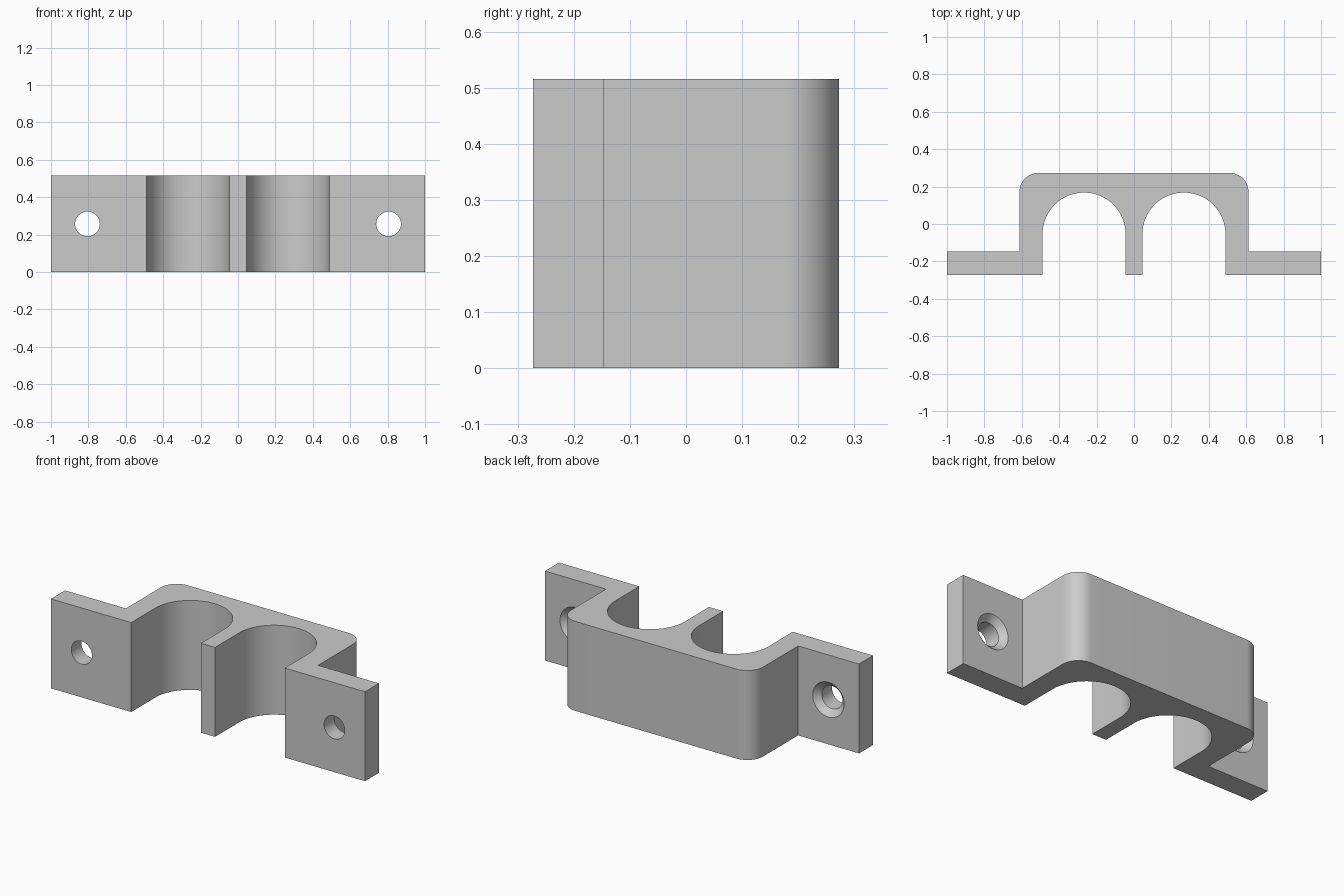
import bpy, bmesh
from math import sin, cos, pi, radians

cube = bpy.data.objects.get("Cube")
if cube:
    bpy.data.objects.remove(cube, do_unlink=True)

HEIGHT = 0.515
FRONT, BACK = -0.273, 0.273
FLANGE_BACK = -0.146
BODY_X, CORNER = 0.612, 0.1
CHANNEL_X, CHANNEL_R, CHANNEL_Y = 0.267, 0.222, -0.054
HOLE_X, HOLE_R, SINK_R = 0.805, 0.066, 0.1

grey = bpy.data.materials.new("light grey")
grey.use_nodes = True
colour = (0.6, 0.6, 0.6, 1)
grey.diffuse_color = colour
grey.node_tree.nodes["Principled BSDF"].inputs["Base Color"].default_value = colour


def arc(cx, cy, r, start, end, steps):
    angles = [radians(start + (end - start) * i / steps) for i in range(steps + 1)]
    return [(cx + r * cos(a), cy + r * sin(a)) for a in angles]


def make_object(name, bm):
    bmesh.ops.recalc_face_normals(bm, faces=bm.faces)
    mesh = bpy.data.meshes.new(name)
    bm.to_mesh(mesh)
    bm.free()
    mesh.materials.append(grey)
    obj = bpy.data.objects.new(name, mesh)
    bpy.context.collection.objects.link(obj)
    return obj


# Clamp outline: right half from the middle rib round to the back, then mirrored
half = [(CHANNEL_X - CHANNEL_R, FRONT)]
half += arc(CHANNEL_X, CHANNEL_Y, CHANNEL_R, 180, 0, 40)
half += [(CHANNEL_X + CHANNEL_R, FRONT), (1, FRONT), (1, FLANGE_BACK), (BODY_X, FLANGE_BACK)]
half += arc(BODY_X - CORNER, BACK - CORNER, CORNER, 0, 90, 16)
outline = half + [(-x, y) for x, y in reversed(half)]

bm = bmesh.new()
base = bm.faces.new([bm.verts.new((x, y, 0)) for x, y in outline])
top = bmesh.ops.extrude_face_region(bm, geom=[base], use_keep_orig=True)["geom"]
bmesh.ops.translate(bm, vec=(0, 0, HEIGHT), verts=[v for v in top if isinstance(v, bmesh.types.BMVert)])
clamp = make_object("double_pipe_clamp", bm)

# Screw hole cutters: straight bore opening into a countersink at the back
depth = SINK_R - HOLE_R
bore = [(FRONT - 0.05, HOLE_R), (FLANGE_BACK - depth, HOLE_R),
        (FLANGE_BACK, SINK_R), (FLANGE_BACK + 0.05, SINK_R)]
cutters = []
for side in (-1, 1):
    bm = bmesh.new()
    rings = []
    for y, r in bore:
        circle = arc(side * HOLE_X, HEIGHT / 2, r, 0, 360, 48)[:-1]
        rings.append([bm.verts.new((x, y, z)) for x, z in circle])
    for a, b in zip(rings, rings[1:]):
        for i in range(len(a)):
            j = (i + 1) % len(a)
            bm.faces.new((a[i], a[j], b[j], b[i]))
    bm.faces.new(rings[0])
    bm.faces.new(rings[-1])
    cutter = make_object("screw_hole_cutter", bm)
    cutter.hide_render = True
    cutters.append(cutter)
    cut = clamp.modifiers.new("screw hole", 'BOOLEAN')
    cut.operation = 'DIFFERENCE'
    cut.solver = 'EXACT'
    cut.object = cutter

# Bake the holes in, then smooth the curved walls
bpy.context.view_layer.update()
evaluated = clamp.evaluated_get(bpy.context.evaluated_depsgraph_get())
clamp.data = bpy.data.meshes.new_from_object(evaluated)
clamp.modifiers.clear()
for cutter in cutters:
    bpy.data.objects.remove(cutter, do_unlink=True)

bpy.ops.object.select_all(action='DESELECT')
clamp.select_set(True)
bpy.context.view_layer.objects.active = clamp
bpy.ops.object.shade_smooth_by_angle(angle=radians(30))
